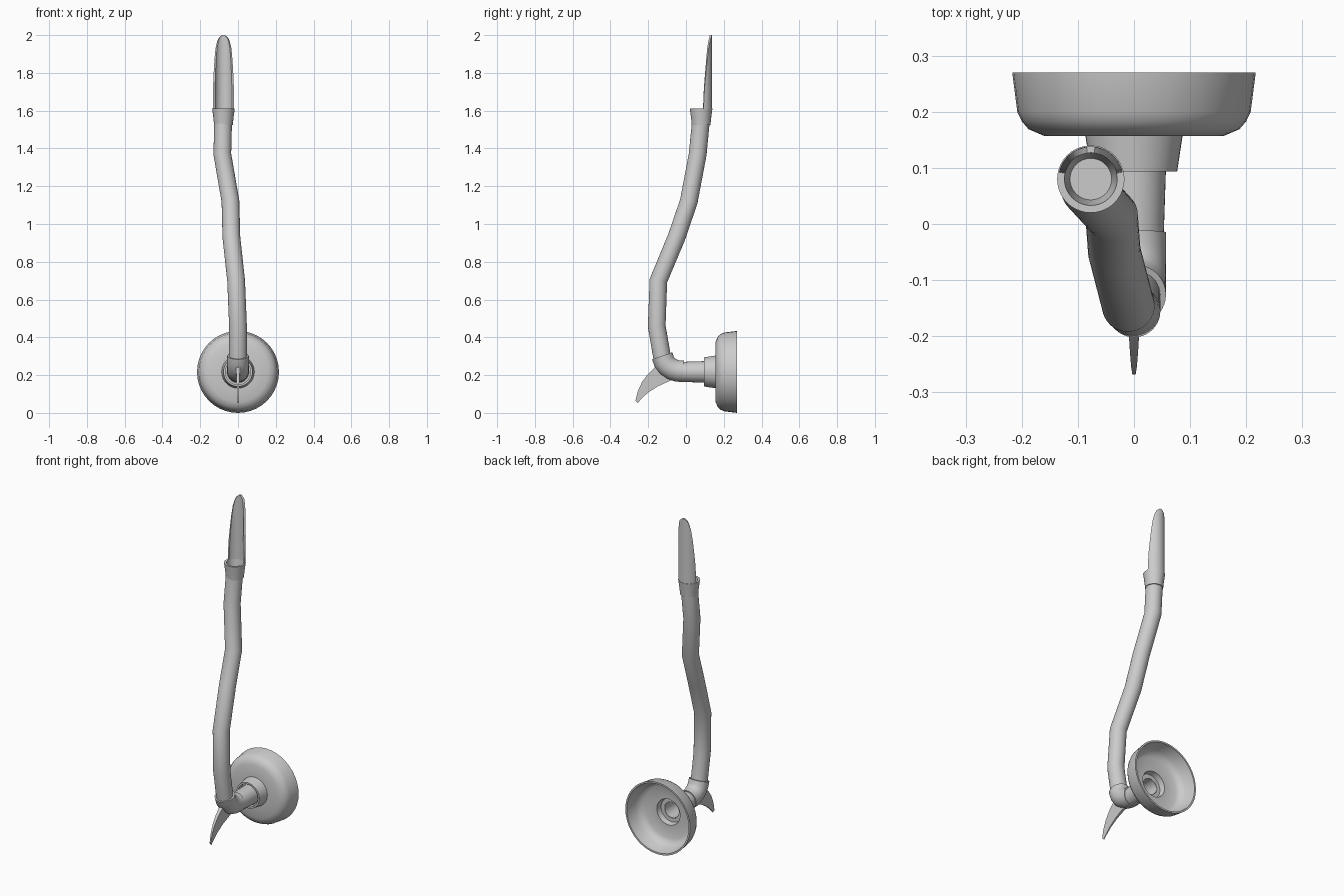
import bpy, bmesh, math
from mathutils import Vector

if "Cube" in bpy.data.objects:
    bpy.data.objects.remove(bpy.data.objects["Cube"])

SIDES = 40
CZ = 0.217       # height of the horizontal axis
TX, TY = -0.077, 0.08   # centre of the mouthpiece


def finish(bm, name, angle=30):
    bmesh.ops.remove_doubles(bm, verts=bm.verts, dist=1e-5)
    bmesh.ops.recalc_face_normals(bm, faces=bm.faces)
    me = bpy.data.meshes.new(name)
    bm.to_mesh(me)
    bm.free()
    ob = bpy.data.objects.new(name, me)
    bpy.context.collection.objects.link(ob)
    bpy.ops.object.select_all(action='DESELECT')
    ob.select_set(True)
    bpy.context.view_layer.objects.active = ob
    bpy.ops.object.shade_smooth_by_angle(angle=math.radians(angle))
    return ob


def bridge(bm, rings, closed=False):
    """Join equal-sized vertex loops with quads."""
    pairs = list(zip(rings, rings[1:]))
    if closed:
        pairs.append((rings[-1], rings[0]))
    for a, b in pairs:
        n = len(a)
        for i in range(n):
            j = (i + 1) % n
            bm.faces.new((a[i], a[j], b[j], b[i]))


def ring(bm, centre, direction, radius):
    t = Vector(direction).normalized()
    u = Vector((1, 0, 0))
    u = (u - t * u.dot(t)).normalized()
    v = t.cross(u)
    return [bm.verts.new(Vector(centre) + radius * (math.cos(a) * u + math.sin(a) * v))
            for a in (2 * math.pi * i / SIDES for i in range(SIDES))]


def lathe(name, profile, base, axis, closed=True):
    """Turn (radius, distance) pairs about an axis."""
    bm = bmesh.new()
    rings = [ring(bm, Vector(base) + Vector(axis) * d, axis, r) for r, d in profile]
    bridge(bm, rings, closed)
    if not closed:
        bm.faces.new(rings[0])
        bm.faces.new(rings[-1])
    return finish(bm, name)


def sweep(name, points, radius):
    """Round solid tube along a path."""
    bm = bmesh.new()
    pts = [Vector(p) for p in points]
    rings = []
    for i, p in enumerate(pts):
        d_in = (p - pts[max(i - 1, 0)]).normalized()
        d_out = (pts[min(i + 1, len(pts) - 1)] - p).normalized()
        rings.append(ring(bm, p, d_in + d_out, radius))
    bridge(bm, rings)
    bm.faces.new(rings[0])
    bm.faces.new(rings[-1])
    return finish(bm, name)


# Bell, collar and hollow connecting pipe along y
lathe("bell", [(0.217, 0.27), (0.208, 0.20), (0.20, 0.183), (0.188, 0.169), (0.16, 0.157),
               (0.078, 0.157), (0.078, 0.168), (0.157, 0.168), (0.18, 0.18), (0.196, 0.203),
               (0.207, 0.27)], (0, 0, CZ), (0, 1, 0))
lathe("collar", [(0.077, 0.094), (0.087, 0.16), (0.078, 0.165), (0.072, 0.135), (0.05, 0.135),
                 (0.05, 0.125), (0.067, 0.125), (0.067, 0.094)], (0, 0, CZ), (0, 1, 0))
lathe("connecting_pipe", [(0.053, -0.02), (0.058, 0.13), (0.047, 0.135), (0.045, -0.012)],
      (0, 0, CZ), (0, 1, 0))

# Elbow and long bent stem
sweep("elbow", [(0, -0.015, CZ + 0.003), (0, -0.045, 0.222), (0, -0.073, 0.231),
                (0, -0.098, 0.248), (0, -0.115, 0.27), (0, -0.126, 0.302)], 0.057)
sweep("stem", [(0, -0.124, 0.28), (0, -0.155, 0.46), (-0.01, -0.146, 0.70),
               (-0.035, -0.05, 0.93), (-0.04, 0.015, 1.12), (-0.083, 0.062, 1.37),
               (TX - 0.002, TY - 0.002, 1.535)], 0.047)

# Flared cup on top of the stem
lathe("cup", [(0.0495, 1.525), (0.053, 1.56), (0.06, 1.612), (0.047, 1.612), (0.037, 1.54)],
      (TX, TY, 0), (0, 0, 1), closed=False)

# Scooped blade: a tube wall cut back towards a tip
cut = [(1.60, 0.092), (1.72, 0.098), (1.80, 0.106), (1.87, 0.113),
       (1.93, 0.12), (1.965, 0.127), (1.985, 0.132), (2.0, 0.1375)]
bm = bmesh.new()
sections = []
STEPS = 18
for z, y in cut:
    outer = 0.058
    a0 = math.asin(min((y - TY) / outer, 0.995))
    angles = [a0 + (math.pi - 2 * a0) * i / STEPS for i in range(STEPS + 1)]
    loop = [(outer, a) for a in angles] + [(0.047, a) for a in reversed(angles)]
    sections.append([bm.verts.new((TX + r * math.cos(a), TY + r * math.sin(a), z))
                     for r, a in loop])
bridge(bm, sections)
bm.faces.new(sections[0])
bm.faces.new(sections[-1])
finish(bm, "blade")

# Thin curved hook under the elbow: upper edge, lower edge, half thickness
hook = [((-0.12, 0.27), (-0.05, 0.185), 0.013), ((-0.158, 0.247), (-0.10, 0.163), 0.012),
        ((-0.20, 0.207), (-0.15, 0.14), 0.009), ((-0.232, 0.165), (-0.20, 0.108), 0.007),
        ((-0.255, 0.115), (-0.232, 0.079), 0.005), ((-0.268, 0.064), (-0.256, 0.052), 0.003)]
bm = bmesh.new()
sections = []
for (ya, za), (yb, zb), w in hook:
    sections.append([bm.verts.new(p) for p in
                     ((-w, ya, za), (w, ya, za), (w * 0.6, yb, zb), (-w * 0.6, yb, zb))])
bridge(bm, sections)
bm.faces.new(sections[0])
bm.faces.new(sections[-1])
finish(bm, "hook")
